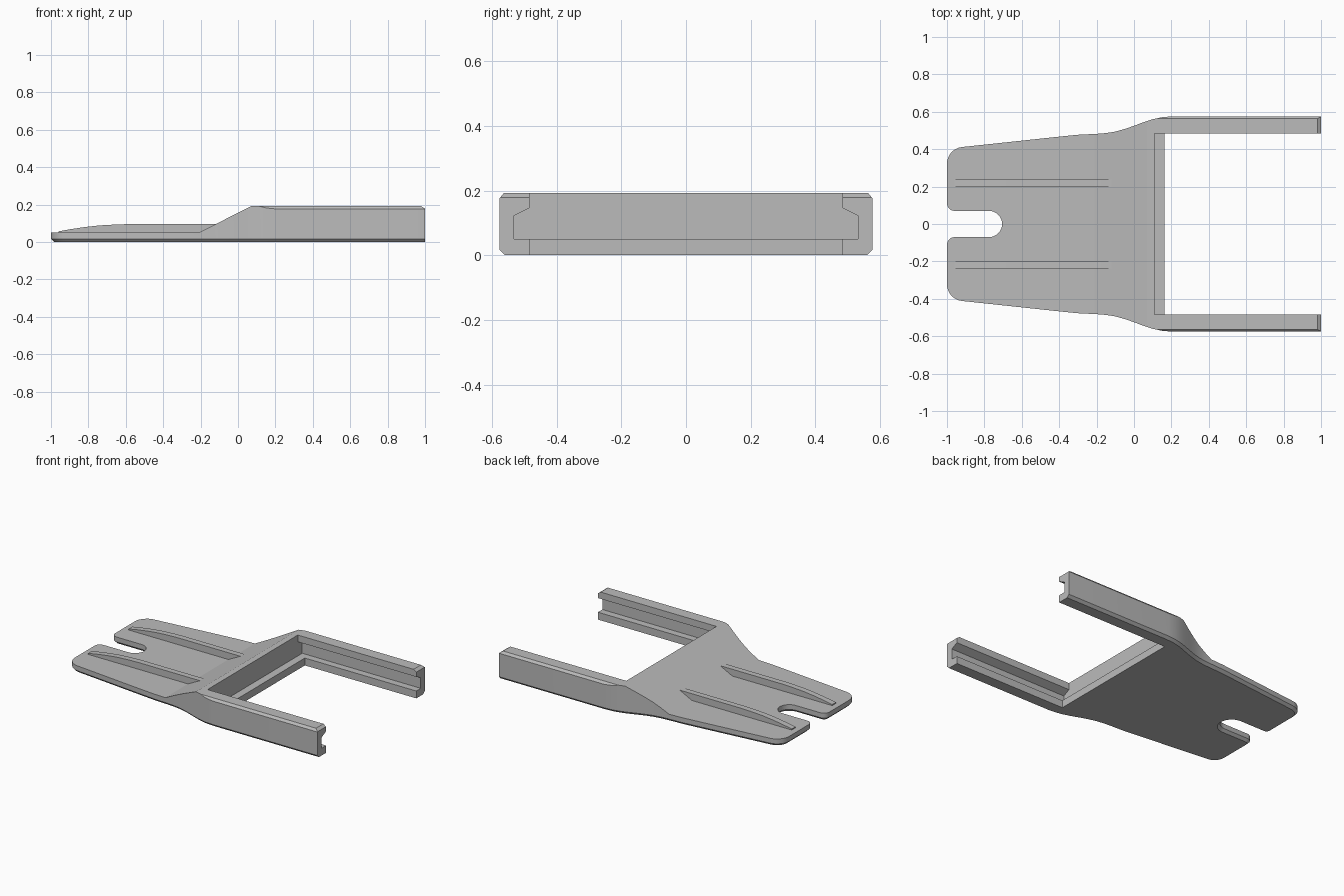
import bpy, bmesh
from math import sin, cos, radians
from mathutils import Vector

if "Cube" in bpy.data.objects:
    bpy.data.objects.remove(bpy.data.objects["Cube"], do_unlink=True)

grey = bpy.data.materials.new("plain grey")
grey.use_nodes = True
grey.diffuse_color = (0.5, 0.5, 0.5, 1)
grey.node_tree.nodes["Principled BSDF"].inputs["Base Color"].default_value = (0.5, 0.5, 0.5, 1)


def prism(name, points, axis, lo, hi, bottom_bevel=0):
    """Extrude a 2D profile along an axis; the profile uses the other two axes in order."""
    def place(p, t):
        c = list(p)
        c.insert("xyz".index(axis), t)
        return Vector(c)
    bm = bmesh.new()
    face = bm.faces.new([bm.verts.new(place(p, lo)) for p in points])
    grown = bmesh.ops.extrude_face_region(bm, geom=[face])["geom"]
    bmesh.ops.translate(bm, verts=[v for v in grown if isinstance(v, bmesh.types.BMVert)],
                        vec=place((0, 0), hi - lo))
    bmesh.ops.recalc_face_normals(bm, faces=bm.faces)
    if bottom_bevel:
        rim = [e for e in bm.edges if all(abs(v.co.z - lo) < 1e-6 for v in e.verts)]
        bmesh.ops.bevel(bm, geom=rim, offset=bottom_bevel, segments=1, affect='EDGES')
    mesh = bpy.data.meshes.new(name)
    bm.to_mesh(mesh)
    bm.free()
    mesh.materials.append(grey)
    obj = bpy.data.objects.new(name, mesh)
    bpy.context.collection.objects.link(obj)
    return obj


def carve(obj, cutter, operation):
    mod = obj.modifiers.new("carve", 'BOOLEAN')
    mod.operation, mod.solver, mod.object = operation, 'EXACT', cutter
    bpy.context.view_layer.objects.active = obj
    bpy.ops.object.modifier_apply(modifier=mod.name)
    bpy.data.objects.remove(cutter, do_unlink=True)


def arc(cx, cy, r, start, end, steps):
    angles = [radians(start + (end - start) * i / steps) for i in range(steps + 1)]
    return [(cx + r * cos(a), cy + r * sin(a)) for a in angles]


def mirrored(half):
    return half + [(-p[0], p[1]) for p in reversed(half)]


# Plan outline: rail side, flared shoulder, tapered tongue, rounded tips and slot
half = [(1.1, .576), (.21, .576), (.15, .571), (.1, .56), (.05, .544), (0, .525),
        (-.05, .508), (-.1, .494), (-.15, .486), (-.2, .482), (-.3, .477), (-.4, .467)]
half += arc(-.91, .322, .09, 97, 180, 8)
half += arc(-.96, .11, .04, 180, 270, 5)
half += arc(-.775, 0, .07, 90, 0, 8)
outline = half + [(x, -y) for x, y in reversed(half[:-1])]
body = prism("bracket_body", outline, "z", 0, .4, bottom_bevel=.017)

# Side profile: thin tongue, ramp, tall rails with a bevelled end
side = [(-1.2, -.1), (1, -.1), (1, .178), (.98, .192), (.07, .192), (-.21, .05), (-1.2, .05)]
carve(body, prism("side_trim", side, "y", -1, 1), 'INTERSECT')

# Chamfer along the top outer edges of the rails
section = mirrored([(.7, -.1), (.7, .1), (.576, .177), (.565, .193), (.565, .3)])
section = mirrored([(.576 + .1, -.1), (.576 + .1, .057), (.562, .193), (.55, .3)])
carve(body, prism("edge_trim", section, "x", -2, 2), 'INTERSECT')

# Undercut channel inside the rails, leaving a lower ledge all round
channel = mirrored([(.532, .05), (.532, .122), (.484, .146), (.484, .4)])
carve(body, prism("channel_cut", channel, "x", .11, 1.5), 'DIFFERENCE')

# Open bay through the floor between the rails
bay = mirrored([(.484, -.3), (.484, .4)])
carve(body, prism("bay_cut", bay, "x", .163, 1.5), 'DIFFERENCE')

# Pair of stiffening ribs that rise along the tongue into the ramp
rib = [(-.96, .03), (-.96, .057), (-.9, .068), (-.82, .08), (-.74, .089), (-.65, .094),
       (-.58, .096), (-.11, .096), (-.11, .03)]
parts = [body]
for name, y in (("left_rib", -.217), ("right_rib", .217)):
    parts.append(prism(name, rib, "y", y - .02, y + .02))

for part in parts:
    bpy.ops.object.select_all(action='DESELECT')
    part.select_set(True)
    bpy.context.view_layer.objects.active = part
    bpy.ops.object.shade_smooth_by_angle(angle=radians(22))
